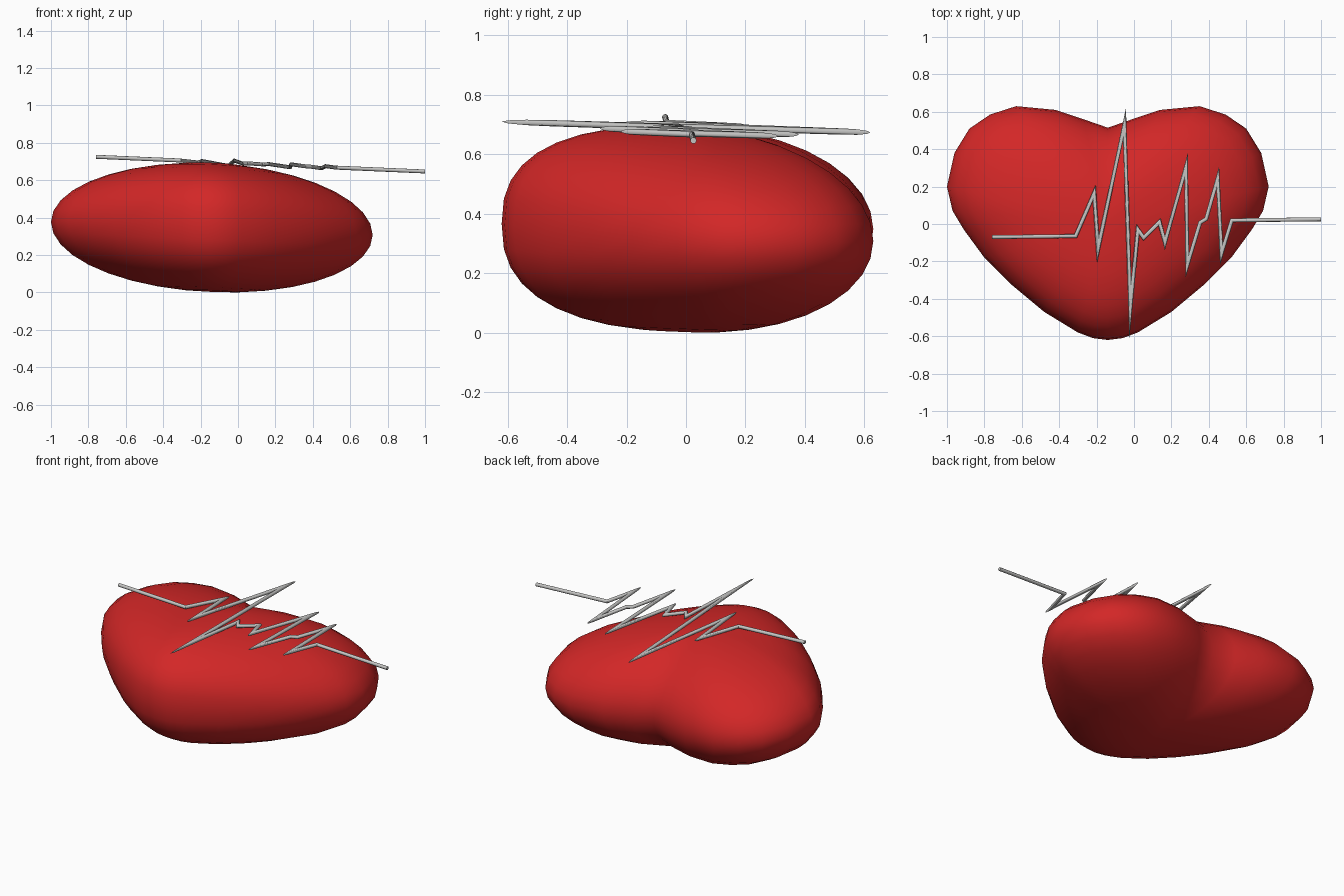
import bpy, bmesh, math
from mathutils import Vector

if "Cube" in bpy.data.objects:
    bpy.data.objects.remove(bpy.data.objects["Cube"])


def material(name, rgb):
    m = bpy.data.materials.new(name)
    m.diffuse_color = (*rgb, 1)
    m.use_nodes = True
    m.node_tree.nodes["Principled BSDF"].inputs["Base Color"].default_value = m.diffuse_color
    return m


def finish(name, bm, mat, angle):
    bmesh.ops.recalc_face_normals(bm, faces=bm.faces)
    me = bpy.data.meshes.new(name)
    bm.to_mesh(me)
    bm.free()
    ob = bpy.data.objects.new(name, me)
    bpy.context.collection.objects.link(ob)
    me.materials.append(mat)
    bpy.ops.object.select_all(action='DESELECT')
    ob.select_set(True)
    bpy.context.view_layer.objects.active = ob
    bpy.ops.object.shade_smooth_by_angle(angle=math.radians(angle))
    return ob


def bridge(bm, a, b):
    n = len(a)
    for i in range(n):
        bm.faces.new((a[i], a[(i + 1) % n], b[(i + 1) % n], b[i]))


red = material("heart red", (0.65, 0.02, 0.02))
silver = material("silver grey", (0.55, 0.55, 0.54))

# Heart: half outline mirrored, then shrunk ring by ring into a puffy cushion
half = [(0, -.62), (.08, -.61), (.16, -.58), (.34, -.47), (.52, -.32), (.66, -.18),
        (.77, -.03), (.83, .07), (.86, .2), (.82, .38), (.74, .51), (.63, .585),
        (.49, .63), (.28, .61), (.13, .56), (0, .515)]
outline = half + [(-x, y) for x, y in half[-2:0:-1]]
CX, H, RINGS = -0.14, 0.345, 9


def heart_point(x, y, phi):
    # the tip is a little fuller than the lobes
    n = 2 + 0.5 * max(0, -y / math.hypot(x, y))
    s = math.cos(phi) ** (2 / n)
    z = math.copysign(abs(math.sin(phi)) ** (2 / n), phi) * H
    return (CX + x * s, y * s, z - .04 * x * s - .03 * y * s)


bm = bmesh.new()
rings = []
for k in range(-RINGS + 1, RINGS):
    phi = k / RINGS * math.pi / 2
    rings.append([bm.verts.new(heart_point(x, y, phi)) for x, y in outline])
for a, b in zip(rings, rings[1:]):
    bridge(bm, a, b)
for ring, z in ((rings[0], -H), (rings[-1], H)):
    pole = bm.verts.new((CX, 0, z))
    for i in range(len(ring)):
        bm.faces.new((ring[i], ring[(i + 1) % len(ring)], pole))
low = min(v.co.z for v in bm.verts)
for v in bm.verts:
    v.co.z -= low
finish("heart", bm, red, 60)

# Pulse line: mitred round wire zigzagging over the heart
R, SIDES = 0.0105, 12
tips = [Vector(p) for p in [
    (-.76, -.07), (-.305, -.075), (-.205, .21), (-.198, -.21), (-.043, .62),
    (-.025, -.62), (.013, .0), (.05, -.09), (.142, .03), (.165, -.14), (.288, .38),
    (.275, -.29), (.345, .015), (.395, .02), (.455, .31), (.46, -.22),
    (.515, .03), (1, .025)]]


def corner(path, i):
    # miter direction (towards the outer tip) and its length
    a, b = (path[i - 1] - path[i]).normalized(), (path[i + 1] - path[i]).normalized()
    out = -(a + b).normalized()
    return out, min(R / max(math.sin(a.angle(b) / 2), .01), .18)


# pull the centre line back so that the mitred tips land on the points above
path = [p.copy() for p in tips]
for _ in range(12):
    new = [p.copy() for p in path]
    for i in range(1, len(path) - 1):
        out, m = corner(path, i)
        new[i] = (path[i] + tips[i] - out * m) / 2
    path = new

bm = bmesh.new()
rings = []
side = Vector((0, 1))
for i, p in enumerate(path):
    if 0 < i < len(path) - 1:
        out, m = corner(path, i)
        # keep the ring on the same side of the travel direction
        d = (p - path[i - 1]).normalized()
        side = out * m if out.dot(Vector((-d.y, d.x))) > 0 else -out * m
    else:
        d = (path[1] - p if i == 0 else p - path[i - 1]).normalized()
        side = Vector((-d.y, d.x)) * R
    ring = []
    for k in range(SIDES):
        t = 2 * math.pi * k / SIDES
        q = p + side * math.cos(t)
        z = .69 - .043 * q.x - .03 * q.y + R * math.sin(t)
        ring.append(bm.verts.new((q.x, q.y, z)))
    rings.append(ring)
for a, b in zip(rings, rings[1:]):
    bridge(bm, a, b)
bm.faces.new(rings[0])
bm.faces.new(rings[-1])
finish("pulse_line", bm, silver, 40)
